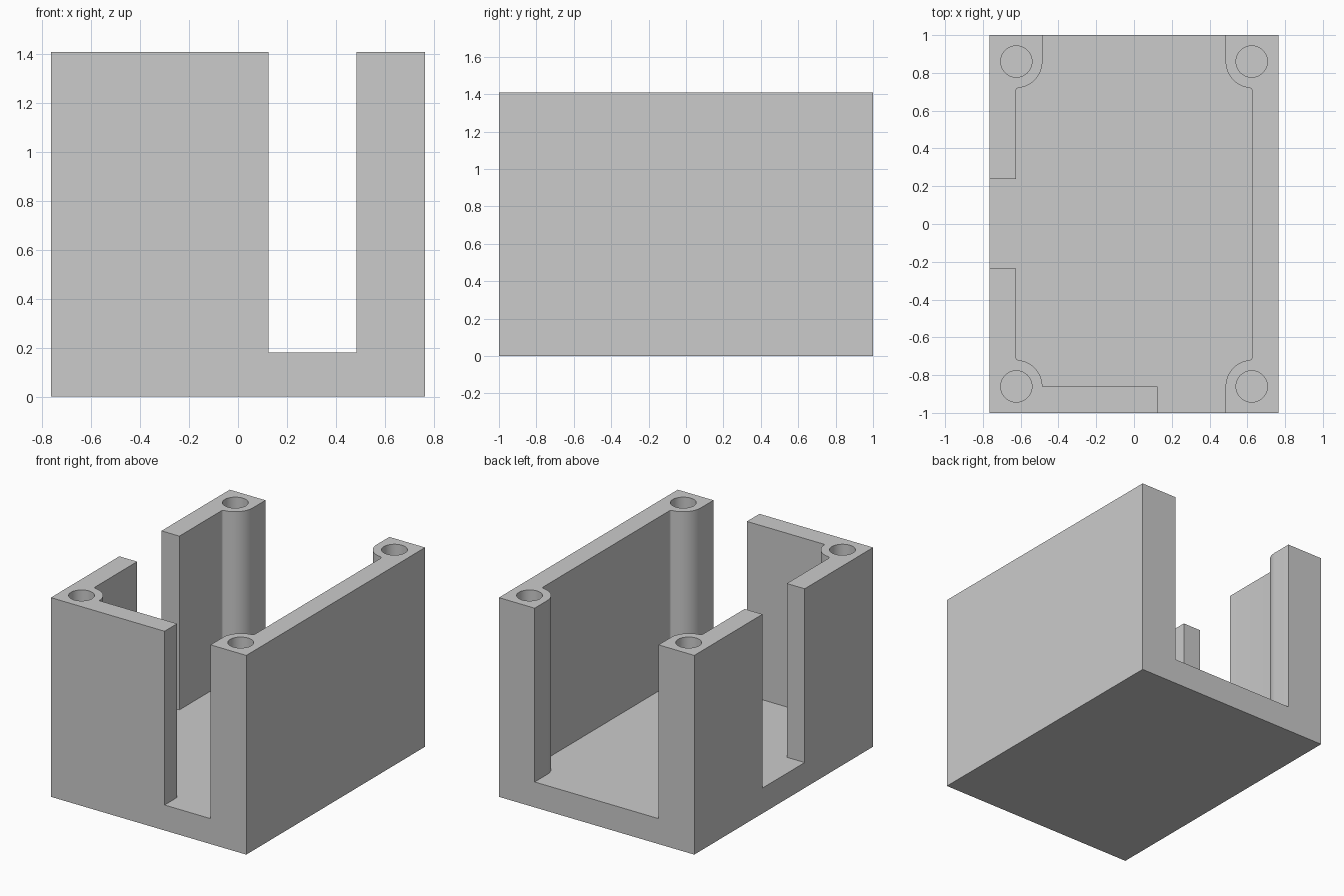
import bpy, bmesh
from math import sin, cos, radians, sqrt, atan2, pi

if "Cube" in bpy.data.objects:
    bpy.data.objects.remove(bpy.data.objects["Cube"])

W, D, H, FLOOR = 0.765, 1.0, 1.41, 0.18   # half width, half depth, height, floor top
IX, IY = 0.625, 0.86                      # inner wall faces, also the boss centres
BOSS, FILLET, HOLE = 0.14, 0.015, 0.083


def prism(name, pts, z0, z1):
    bm = bmesh.new()
    face = bm.faces.new([bm.verts.new((x, y, z0)) for x, y in pts])
    ext = bmesh.ops.extrude_face_region(bm, geom=[face])["geom"]
    for v in ext:
        if isinstance(v, bmesh.types.BMVert):
            v.co.z = z1
    bmesh.ops.recalc_face_normals(bm, faces=bm.faces)
    mesh = bpy.data.meshes.new(name)
    bm.to_mesh(mesh)
    bm.free()
    obj = bpy.data.objects.new(name, mesh)
    bpy.context.collection.objects.link(obj)
    return obj


def boss_edge(sx, sy):
    """Boss outline in one corner, from the end wall round to the side wall."""
    dy = sqrt((BOSS + FILLET) ** 2 - FILLET ** 2)
    end = atan2(dy, -FILLET)              # boss angle where the small fillet starts
    pts = []
    for i in range(17):
        a = pi + (end - pi) * i / 16
        pts.append((IX + BOSS * cos(a), -IY + BOSS * sin(a)))
    for i in range(1, 7):
        a = (end - pi) * (1 - i / 6)
        pts.append((IX - FILLET + FILLET * cos(a), -IY + dy + FILLET * sin(a)))
    return [(sx * x, -sy * y) for x, y in pts]


def cut(target, cutter):
    mod = target.modifiers.new("cut", "BOOLEAN")
    mod.operation = "DIFFERENCE"
    mod.solver = "EXACT"
    mod.object = cutter
    bpy.context.view_layer.objects.active = target
    bpy.ops.object.modifier_apply(modifier=mod.name)
    bpy.data.objects.remove(cutter)


# Solid outer block
box = prism("open_box", [(-W, -D), (W, -D), (W, D), (-W, D)], 0, H)

# Cavity with front slot, open back and left side opening
slot = IX - BOSS
outline = [(0.125, -1.2), (slot, -1.2)]
outline += boss_edge(1, -1)
outline += boss_edge(1, 1)[::-1]
outline += [(slot, 1.2), (-slot, 1.2)]
outline += boss_edge(-1, 1)
outline += [(-IX, 0.237), (-1, 0.237), (-1, -0.235), (-IX, -0.235)]
outline += boss_edge(-1, -1)[::-1]
outline += [(0.125, -IY)]
cut(box, prism("cavity_cutter", outline, FLOOR, H + 0.2))

# Screw holes in the four corner bosses
for sx in (-1, 1):
    for sy in (-1, 1):
        ring = [(sx * 0.623 + HOLE * cos(radians(a)), sy * IY + HOLE * sin(radians(a)))
                for a in range(0, 360, 8)]
        cut(box, prism("hole_cutter", ring, FLOOR, H + 0.2))

# Smooth the rounded parts, keep the edges sharp
bpy.ops.object.select_all(action="DESELECT")
box.select_set(True)
bpy.context.view_layer.objects.active = box
bpy.ops.object.shade_smooth_by_angle(angle=radians(30))
